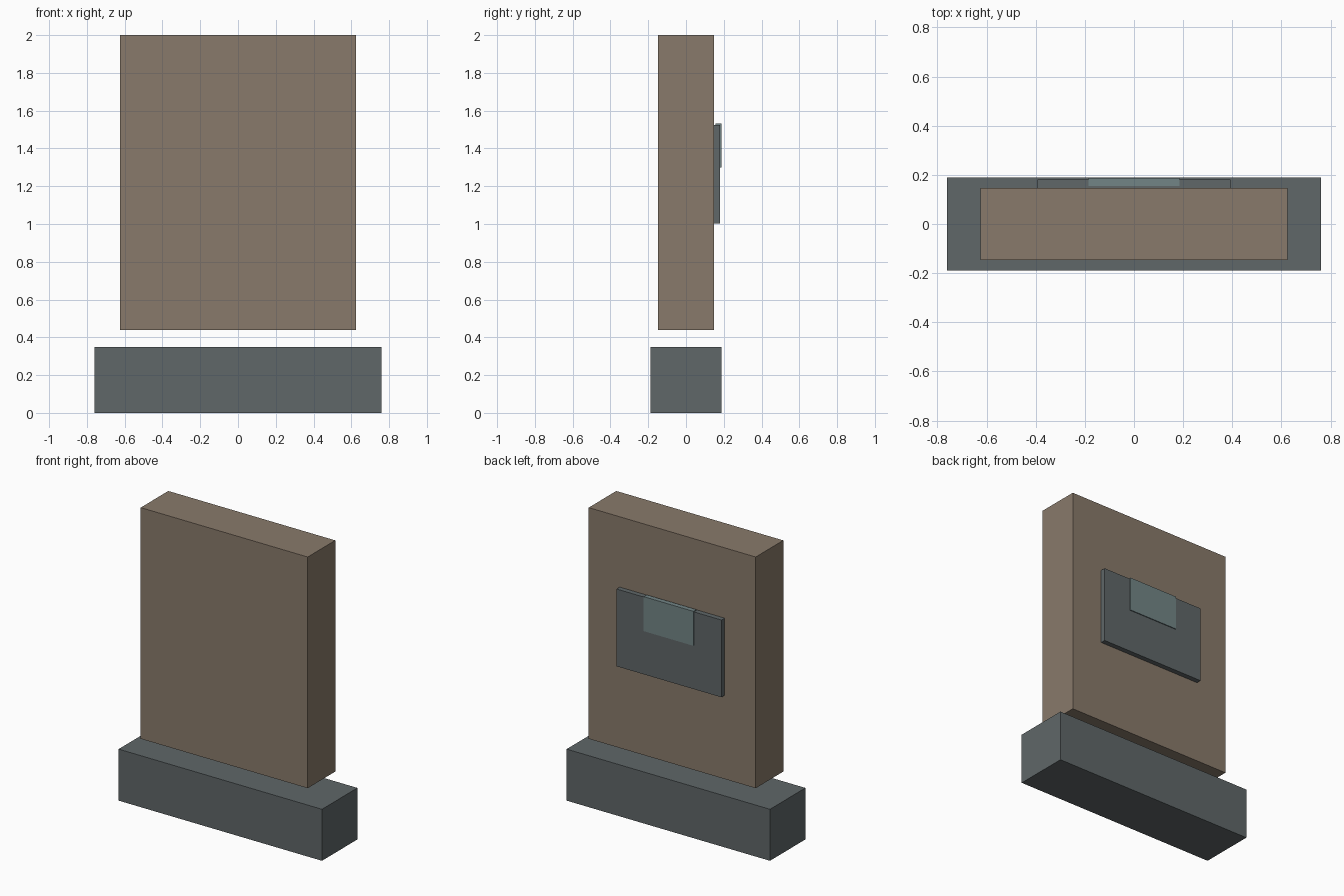
import bpy
import bmesh
from mathutils import Vector

if "Cube" in bpy.data.objects:
    bpy.data.objects.remove(bpy.data.objects["Cube"])


def material(name, color):
    m = bpy.data.materials.new(name)
    m.diffuse_color = (*color, 1)
    m.use_nodes = True
    m.node_tree.nodes["Principled BSDF"].inputs["Base Color"].default_value = m.diffuse_color
    return m


def box(name, lo, hi, mat):
    """Flat-faced box spanning two opposite corners."""
    lo, hi = Vector(lo), Vector(hi)
    bm = bmesh.new()
    bmesh.ops.create_cube(bm, size=1)
    bmesh.ops.scale(bm, vec=hi - lo, verts=bm.verts)
    bmesh.ops.translate(bm, vec=(lo + hi) / 2, verts=bm.verts)
    mesh = bpy.data.meshes.new(name)
    bm.to_mesh(mesh)
    bm.free()
    mesh.materials.append(mat)
    obj = bpy.data.objects.new(name, mesh)
    bpy.context.collection.objects.link(obj)
    return obj


slate = material("slate", (0.115, 0.135, 0.14))
brown = material("brown", (0.25, 0.195, 0.145))
teal = material("teal", (0.17, 0.235, 0.24))

# Base block and the upright slab floating just above it
box("base", (-0.76, -0.189, 0), (0.76, 0.189, 0.348), slate)
box("slab", (-0.624, -0.147, 0.438), (0.624, 0.147, 2.0), brown)

# Panel on the rear face, with a small tab set into its top edge
box("back_panel", (-0.392, 0.146, 1.003), (0.392, 0.181, 1.525), slate)
box("panel_tab", (-0.186, 0.155, 1.298), (0.186, 0.187, 1.531), teal)
